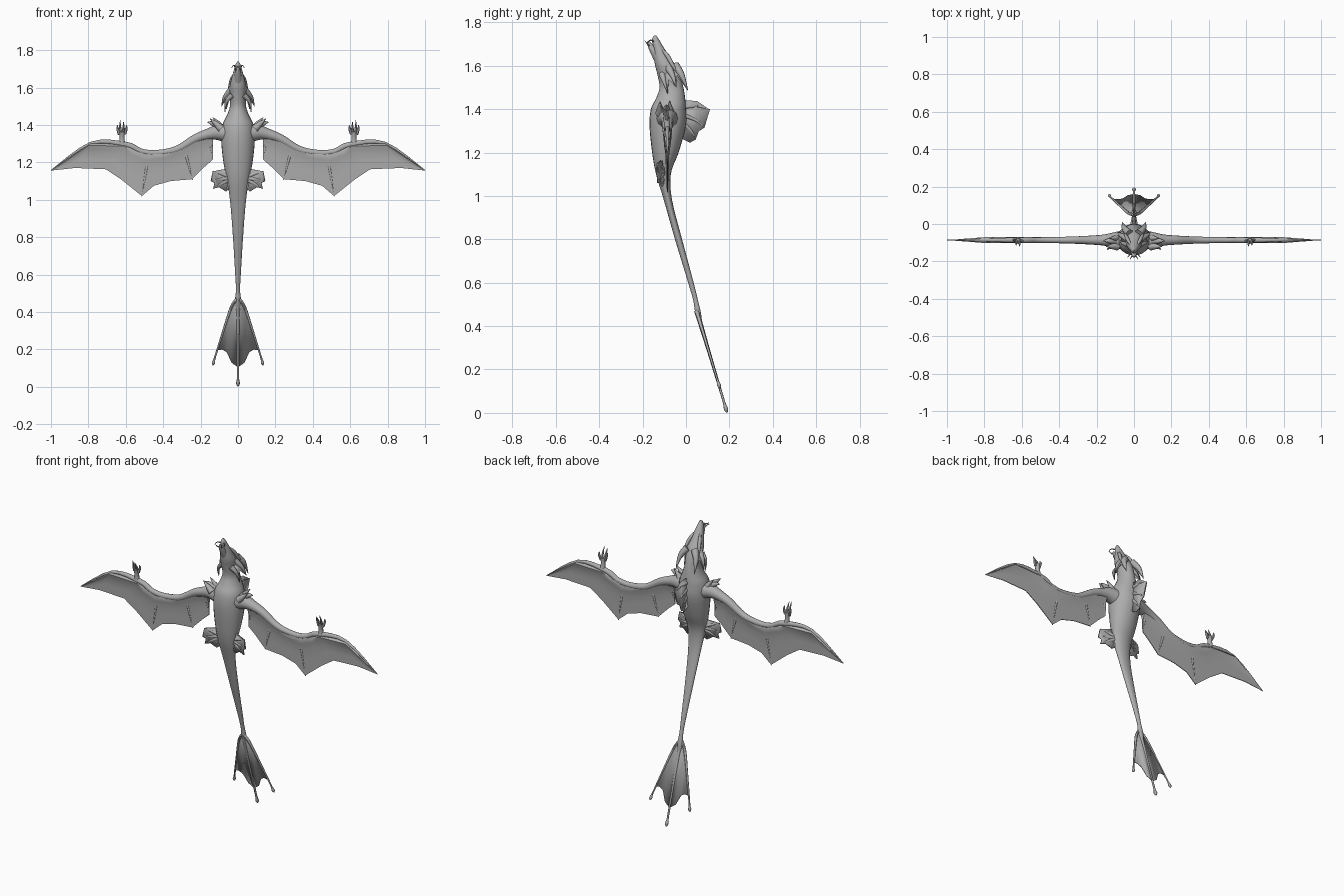
import bpy, bmesh, math
from mathutils import Vector

if "Cube" in bpy.data.objects:
    bpy.data.objects.remove(bpy.data.objects["Cube"])

hide = bpy.data.materials.new("grey hide")
hide.diffuse_color = (0.42, 0.42, 0.42, 1)
hide.use_nodes = True
hide.node_tree.nodes["Principled BSDF"].inputs["Base Color"].default_value = hide.diffuse_color


def finish(name, bm, mirror=False, thick=0):
    bmesh.ops.recalc_face_normals(bm, faces=bm.faces)
    me = bpy.data.meshes.new(name)
    bm.to_mesh(me)
    bm.free()
    me.materials.append(hide)
    ob = bpy.data.objects.new(name, me)
    bpy.context.collection.objects.link(ob)
    if thick:
        m = ob.modifiers.new("thickness", 'SOLIDIFY')
        m.thickness, m.offset = thick, 0
    if mirror:
        m = ob.modifiers.new("mirror", 'MIRROR')
        m.use_mirror_merge = False
    return ob


def smooth_path(pts, steps):
    """Catmull-Rom interpolation of tuples of any length."""
    p = [pts[0]] + list(pts) + [pts[-1]]
    out = []
    for i in range(1, len(p) - 2):
        for s in range(steps):
            t = s / steps
            out.append([0.5 * (2 * b + (c - a) * t + (2 * a - 5 * b + 4 * c - d) * t * t
                               + (3 * b - a - 3 * c + d) * t ** 3)
                        for a, b, c, d in zip(*p[i - 1:i + 3])])
    return out + [list(pts[-1])]


def loft(name, rings, mirror=False):
    bm = bmesh.new()
    vs = [[bm.verts.new(c) for c in r] for r in rings]
    n = len(vs[0])
    for a, b in zip(vs, vs[1:]):
        for i in range(n):
            j = (i + 1) % n
            bm.faces.new((a[i], a[j], b[j], b[i]))
    bm.faces.new(vs[0])
    bm.faces.new(vs[-1])
    return finish(name, bm, mirror)


def tube(name, pts, n=8, steps=4, mirror=False):
    """Tapered round limb through (x, y, z, radius) points."""
    path = smooth_path(pts, steps)
    rings = []
    for i, q in enumerate(path):
        a, b = path[max(i - 1, 0)], path[min(i + 1, len(path) - 1)]
        d = (Vector(b[:3]) - Vector(a[:3])).normalized()
        side = d.cross(Vector((0, 1, 0.01))).normalized()
        up = side.cross(d)
        r = max(q[3], 0.0006)
        rings.append([Vector(q[:3]) + r * (side * math.cos(k * math.tau / n) + up * math.sin(k * math.tau / n))
                      for k in range(n)])
    return loft(name, rings, mirror)


def fin(name, pts, thick=0.006, mirror=False):
    bm = bmesh.new()
    f = bm.faces.new([bm.verts.new(p) for p in pts])
    bmesh.ops.triangulate(bm, faces=[f])
    return finish(name, bm, mirror, thick)


# body from snout to tail: z, front y, back y, half width
body = [(1.74, -.147, -.138, .004), (1.72, -.157, -.124, .014), (1.68, -.15, -.10, .026),
        (1.64, -.148, -.074, .036), (1.6, -.142, -.047, .045), (1.56, -.132, -.028, .044),
        (1.5, -.122, -.012, .043), (1.45, -.138, -.004, .06), (1.4, -.162, 0, .083),
        (1.32, -.168, -.001, .09), (1.2, -.156, -.034, .078), (1.1, -.138, -.07, .058),
        (.98, -.102, -.064, .041), (.8, -.051, -.018, .027), (.62, .004, .03, .016),
        (.52, .033, .055, .011), (.46, .043, .069, .016), (.4, .064, .076, .009)]
rings = []
for z, y0, y1, w in smooth_path(body, 4):
    rings.append([(w * math.cos(k * math.tau / 24), (y0 + y1) / 2 + (y1 - y0) / 2 * math.sin(k * math.tau / 24), z)
                  for k in range(24)])
loft("body", rings)

# lower jaw, feelers and brow ridges
tube("lower_jaw", [(0, -.105, 1.6, .028), (0, -.14, 1.655, .02), (0, -.163, 1.69, .013), (0, -.176, 1.712, .005)], 12)
tube("upper_feeler", [(.008, -.145, 1.71, .004), (.024, -.165, 1.718, .003), (.034, -.178, 1.705, .001)], 6, mirror=True)
tube("lower_feeler", [(.006, -.165, 1.69, .004), (.015, -.178, 1.7, .003), (.02, -.19, 1.716, .001)], 6, mirror=True)
tube("brow_ridge", [(.016, -.115, 1.68, .004), (.033, -.085, 1.645, .01), (.045, -.06, 1.6, .008), (.055, -.04, 1.57, .001)], mirror=True)

# head frill: swept back spines with webbing
spines = [[(.025, -.05, 1.6, .022), (.052, -.022, 1.56, .015), (.062, .009, 1.485, .001)],
          [(.032, -.08, 1.59, .02), (.07, -.06, 1.55, .011), (.088, -.045, 1.5, .001)],
          [(.03, -.11, 1.56, .016), (.062, -.1, 1.525, .009), (.07, -.085, 1.47, .001)]]
for i, s in enumerate(spines):
    tube("head_spine_%d" % i, s, mirror=True)
for i in range(2):
    a, b = spines[i], spines[i + 1]
    mid = [(u + v) / 2 for u, v in zip(a[1][:3], b[1][:3])]
    fin("head_web_%d" % i, [a[0][:3], a[1][:3], a[2][:3], mid, b[2][:3], b[1][:3], b[0][:3]], .004, True)

# shoulder spikes
for i, (x, y, z) in enumerate([(.165, -.09, 1.415), (.135, -.075, 1.44), (.15, -.12, 1.435)]):
    tube("shoulder_spike_%d" % i, [(.09, y, 1.38, .022), (x - .03, y, 1.408, .013), (x, y, z, .001)], mirror=True)

# wing arm along the leading edge
WY = -.086
arm = [(.02, 1.35, .06), (.1, 1.36, .043), (.16, 1.35, .03), (.23, 1.325, .024), (.33, 1.268, .019),
       (.44, 1.25, .016), (.52, 1.26, .015), (.6, 1.295, .015), (.787, 1.301, .009), (1, 1.157, .002)]
tube("wing_arm", [(x, WY, z, r) for x, z, r in arm], 12, mirror=True)

# wing membrane: stations of upper x, z and lower x, z, thick at the arm and thin at the edge
stations = [(.134, 1.34, .134, 1.215), (.2, 1.34, .18, 1.175), (.27, 1.31, .245, 1.11),
            (.35, 1.27, .36, 1.1), (.41, 1.26, .45, 1.075), (.48, 1.262, .514, 1.02),
            (.56, 1.28, .626, 1.11), (.6, 1.3, .706, 1.163), (.787, 1.305, .87, 1.17),
            (.995, 1.159, .993, 1.157)]
profile = [(0, .004), (.1, .016), (.22, .011), (.4, .005), (.65, .004), (1, .002)]
rings = []
for i, (x0, z0, x1, z1) in enumerate(stations):
    k = min(1, abs(z0 - z1) / .12)
    loop = [(v, t * s * k) for s, pr in ((1, profile), (-1, profile[::-1])) for v, t in pr]
    rings.append([(x0 + (x1 - x0) * v, WY + t, z0 + (z1 - z0) * v) for v, t in loop])
loft("wing_membrane", rings, True)
for i, (a, b) in enumerate([((.29, 1.285), (.243, 1.107)), ((.475, 1.255), (.515, 1.017)), ((.15, 1.34), (.138, 1.22))]):
    tube("wing_rib_%d" % i, [(a[0], WY, a[1], .011), ((a[0] + b[0]) / 2, WY, (a[1] + b[1]) / 2, .007),
                             (b[0], WY, b[1], .002)], mirror=True)

# clawed hand on the wing wrist
tube("hand_palm", [(.62, WY, 1.295, .017), (.62, WY - .002, 1.33, .013), (.62, WY - .006, 1.365, .015)], mirror=True)
for i, (x, y, z) in enumerate([(.597, -.1, 1.4), (.612, -.12, 1.418), (.63, -.115, 1.425), (.644, -.088, 1.4)]):
    bx = .62 + (x - .62) * .6
    tube("hand_claw_%d" % i, [(bx, -.09, 1.35, .008), (x, (y - .08) / 2, 1.38, .007), (x, y, z, .001)], 6, mirror=True)

# dorsal fin with rays
dorsal = [(-.03, 1.44), (.05, 1.438), (.11, 1.397), (.088, 1.365), (.085, 1.315), (.058, 1.297),
          (.045, 1.26), (.018, 1.245), (-.03, 1.27)]
fin("dorsal_fin", [(0, y, z) for y, z in dorsal])
for i, (y, z) in enumerate([dorsal[2], dorsal[4], dorsal[6]]):
    tube("dorsal_ray_%d" % i, [(0, -.02, 1.41 - i * .035, .012), (0, y / 2, (z + 1.43 - i * .045) / 2, .007), (0, y, z, .002)])

# scalloped hip fins with rays
hip = [(.03, 1.14), (.065, 1.165), (.085, 1.145), (.135, 1.152), (.124, 1.128), (.145, 1.1), (.125, 1.09),
       (.132, 1.06), (.1, 1.067), (.065, 1.045), (.055, 1.06), (.02, 1.075)]
fin("hip_fin", [(x, -.1 - .3 * (x - .03), z) for x, z in hip], .008, True)
for i in (1, 3, 5, 7, 9):
    x, z = hip[i]
    tube("hip_ray_%d" % i, [(.03, -.1, 1.115, .014), ((x + .03) / 2, -.1 - .15 * (x - .03), (z + 1.12) / 2, .009),
                            (x, -.1 - .3 * (x - .03), z, .002)], mirror=True)


# tail fin: tilted web and three rays with knobbed ends
def ty(z):
    return .19 - .3 * z


web = [(0, .48), (.018, .46), (.038, .42), (.113, .195), (.085, .2), (.06, .185), (.035, .13), (0, .105)]
fin("tail_web", [(x, ty(z), z) for x, z in web], .005, True)


def tail_ray(name, pts, mirror=False):
    tube(name, [(x, ty(z), z, r) for x, z, r in pts], mirror=mirror)


tail_ray("tail_middle_ray", [(0, .47, .012), (0, .3, .008), (0, .1, .006), (0, .045, .006), (0, .018, .01), (0, .002, .003)])
tail_ray("tail_outer_ray", [(.006, .47, .009), (.036, .425, .008), (.075, .31, .006), (.113, .19, .005),
                            (.126, .148, .005), (.131, .128, .009), (.135, .115, .002)], True)

# smooth shading
for ob in bpy.context.collection.objects:
    ob.select_set(True)
    bpy.context.view_layer.objects.active = ob
bpy.ops.object.shade_smooth_by_angle(angle=math.radians(45))
